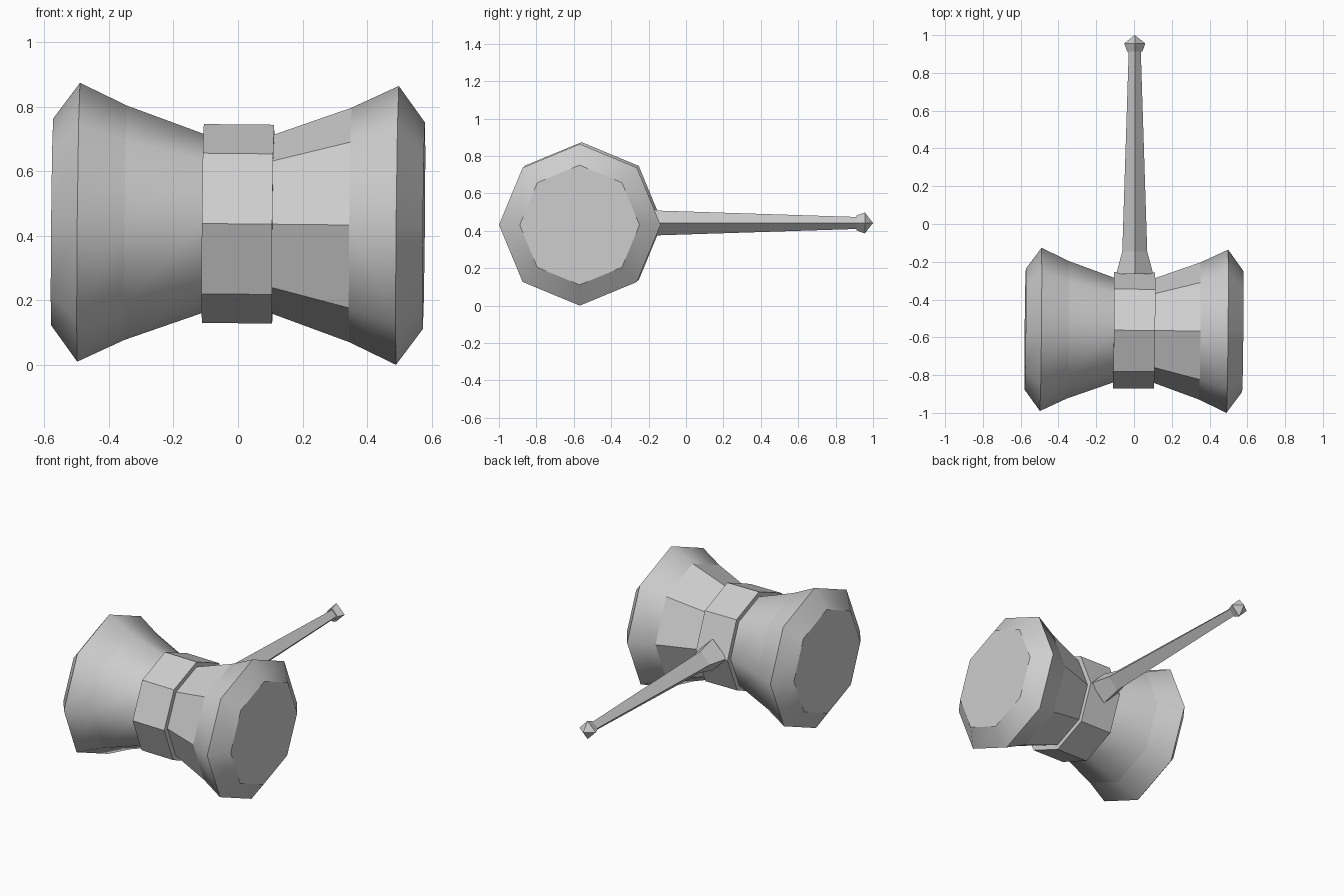
import bpy, bmesh, math
from mathutils import Vector

cube = bpy.data.objects.get("Cube")
if cube:
    bpy.data.objects.remove(cube, do_unlink=True)

grey = bpy.data.materials.new("plain_grey")
grey.use_nodes = True
colour = (0.62, 0.62, 0.62, 1)
grey.diffuse_color = colour
grey.node_tree.nodes["Principled BSDF"].inputs["Base Color"].default_value = colour

HEAD_CENTRE = (0, -0.563, 0.437)
HEAD_TILT = (0, 0.01, -0.01)


def lathe(name, profile, sides, axis, smooth, location, rotation=(0, 0, 0)):
    """Ring profile of (position, radius) along axis; rings stay sharp."""
    bm = bmesh.new()
    rings = []
    for pos, radius in profile:
        ring = []
        for i in range(sides):
            a = math.tau * i / sides
            c, s = radius * math.cos(a), radius * math.sin(a)
            ring.append(bm.verts.new((pos, c, s) if axis == "X" else (c, pos, s)))
            if radius == 0:
                ring *= sides  # a point shared by all sides
                break
        rings.append(ring)
    for low, high in zip(rings, rings[1:]):
        for i in range(sides):
            j = (i + 1) % sides
            corners = list(dict.fromkeys((low[i], low[j], high[j], high[i])))
            bm.faces.new(corners).smooth = smooth
    for ring in (rings[0], rings[-1]):
        if len(set(ring)) == sides:
            bm.faces.new(ring)
    bmesh.ops.recalc_face_normals(bm, faces=bm.faces)
    for ring in rings:
        members = set(ring)
        for edge in bm.edges:
            if set(edge.verts) <= members:
                edge.smooth = False
    mesh = bpy.data.meshes.new(name)
    bm.to_mesh(mesh)
    bm.free()
    mesh.materials.append(grey)
    obj = bpy.data.objects.new(name, mesh)
    obj.location = Vector(location)
    obj.rotation_euler = rotation
    bpy.context.collection.objects.link(obj)
    return obj


# Octagonal head: flared ends on both sides, faceted waist on the left only
for side, label in ((-1, "right"), (1, "left")):
    waist = [(0, 0.235), (side * 0.11, 0.278), (side * 0.348, 0.363)]
    end = [(side * 0.348, 0.363), (side * 0.494, 0.432), (side * 0.576, 0.32)]
    lathe(label + "_waist", waist, 8, "X", side < 0, HEAD_CENTRE, HEAD_TILT)
    lathe(label + "_striking_end", end, 8, "X", True, HEAD_CENTRE, HEAD_TILT)

# Band around the middle of the head
lathe("middle_band", [(-0.109, 0.308), (0.109, 0.308)], 8, "X", False,
      HEAD_CENTRE, HEAD_TILT)

# Four-sided tapering handle with a flared foot
handle_centre = (0.004, 0, 0.442)
lathe("handle", [(-0.266, 0.098), (-0.145, 0.066), (0.915, 0.032)], 4, "Y",
      False, handle_centre)

# Pointed knob at the end of the handle
lathe("end_knob", [(0.912, 0.04), (0.956, 0.056), (1.0, 0)], 4, "Y",
      False, handle_centre)
